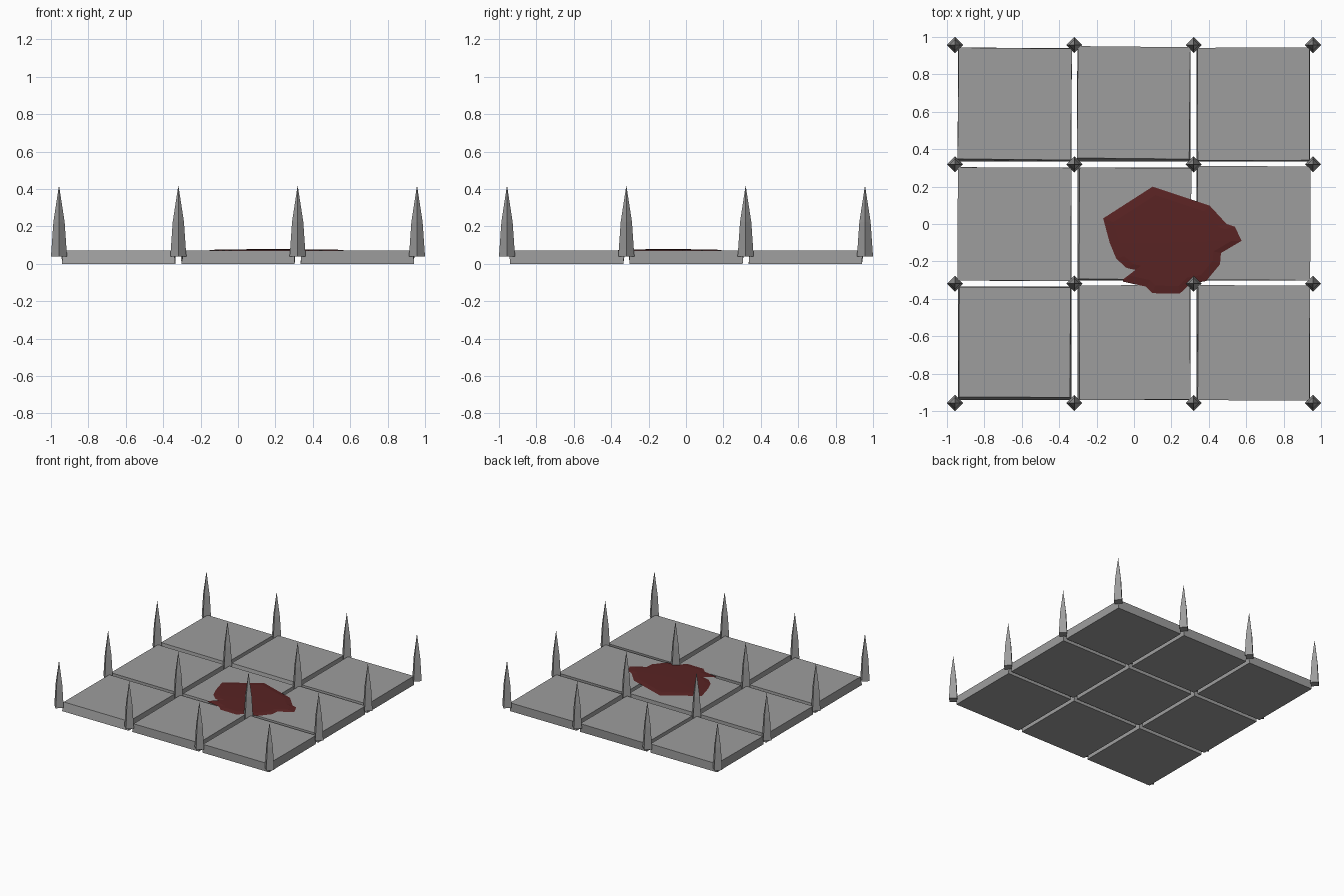
import bpy
from mathutils import Vector

if "Cube" in bpy.data.objects:
    bpy.data.objects.remove(bpy.data.objects["Cube"])


def material(name, rgb):
    m = bpy.data.materials.new(name)
    m.diffuse_color = (*rgb, 1.0)
    m.use_nodes = True
    m.node_tree.nodes["Principled BSDF"].inputs["Base Color"].default_value = m.diffuse_color
    return m


STONE = material("stone grey", (0.34, 0.34, 0.34))
RED = material("dark red", (0.10, 0.017, 0.017))


def loft(name, rings, mat, tip=None, base=True):
    """Stack rings of points into a solid, closed by a cap or a tip."""
    n = len(rings[0])
    verts = [p for ring in rings for p in ring]
    faces = [tuple(reversed(range(n)))] if base else []
    for r in range(len(rings) - 1):
        for i in range(n):
            a, b = r * n + i, r * n + (i + 1) % n
            faces.append((a, b, b + n, a + n))
    top = (len(rings) - 1) * n
    if tip:
        verts.append(tip)
        faces += [(top + i, top + (i + 1) % n, len(verts) - 1) for i in range(n)]
    else:
        faces.append(tuple(range(top, top + n)))
    me = bpy.data.meshes.new(name)
    me.from_pydata(verts, [], faces)
    me.materials.append(mat)
    ob = bpy.data.objects.new(name, me)
    bpy.context.collection.objects.link(ob)
    return ob


# Uneven paving slabs: top rectangle x0, x1, y0, y1 and a slight skew
tops = [
    (-0.940, -0.335, 0.345, 0.940, -0.006), (-0.302, 0.298, 0.350, 0.948, -0.006),
    (0.340, 0.938, 0.340, 0.943, 0.002),
    (-0.943, -0.336, -0.303, 0.302, -0.003), (-0.292, 0.305, -0.296, 0.300, -0.004),
    (0.338, 0.943, -0.300, 0.309, -0.002),
    (-0.935, -0.341, -0.926, -0.338, -0.002), (-0.292, 0.300, -0.940, -0.327, 0.004),
    (0.342, 0.939, -0.943, -0.328, -0.003),
]
H = 0.303
for k, (x0, x1, y0, y1, s) in enumerate(tops):
    cx, cy = (k % 3 - 1) * 0.638, (1 - k // 3) * 0.638
    bottom = [(cx + i * H, cy + j * H, 0) for i, j in ((-1, -1), (1, -1), (1, 1), (-1, 1))]
    top = [(x0 + s / 2, y0 - s / 2, 0.07), (x1 + s / 2, y0 + s / 2, 0.07),
           (x1 - s / 2, y1 + s / 2, 0.07), (x0 - s / 2, y1 - s / 2, 0.07)]
    loft(f"floor_slab_{k + 1}", [bottom, top], STONE)

# Four-sided spikes on every slab corner
profile = [(0.043, 0.04), (0.040, 0.08), (0.030, 0.225)]
for i in range(4):
    for j in range(4):
        x, y = -0.957 + i * 0.638, -0.957 + j * 0.638
        rings = [[(x + r, y, z), (x, y + r, z), (x - r, y, z), (x, y - r, z)]
                 for r, z in profile]
        loft(f"spike_{i + 1}_{j + 1}", rings, STONE, tip=(x, y, 0.42))

# Thin, slightly domed puddle
outline = [(0.10, 0.20), (-0.165, 0.03), (-0.13, -0.10), (-0.095, -0.185), (-0.04, -0.235),
           (0.03, -0.25), (0.05, -0.29), (-0.06, -0.297), (-0.06, -0.308), (0.065, -0.335),
           (0.10, -0.37), (0.245, -0.372), (0.30, -0.32), (0.385, -0.305), (0.46, -0.215),
           (0.465, -0.155), (0.575, -0.09), (0.54, -0.015), (0.495, 0.00), (0.405, 0.098)]
c = Vector((0.20, -0.10))
inner = [c + (Vector(p) - c) * 0.85 for p in outline]
loft("puddle", [[(x, y, 0.0715) for x, y in outline], [(p.x, p.y, 0.077) for p in inner]],
     RED, tip=(c.x, c.y, 0.079))
